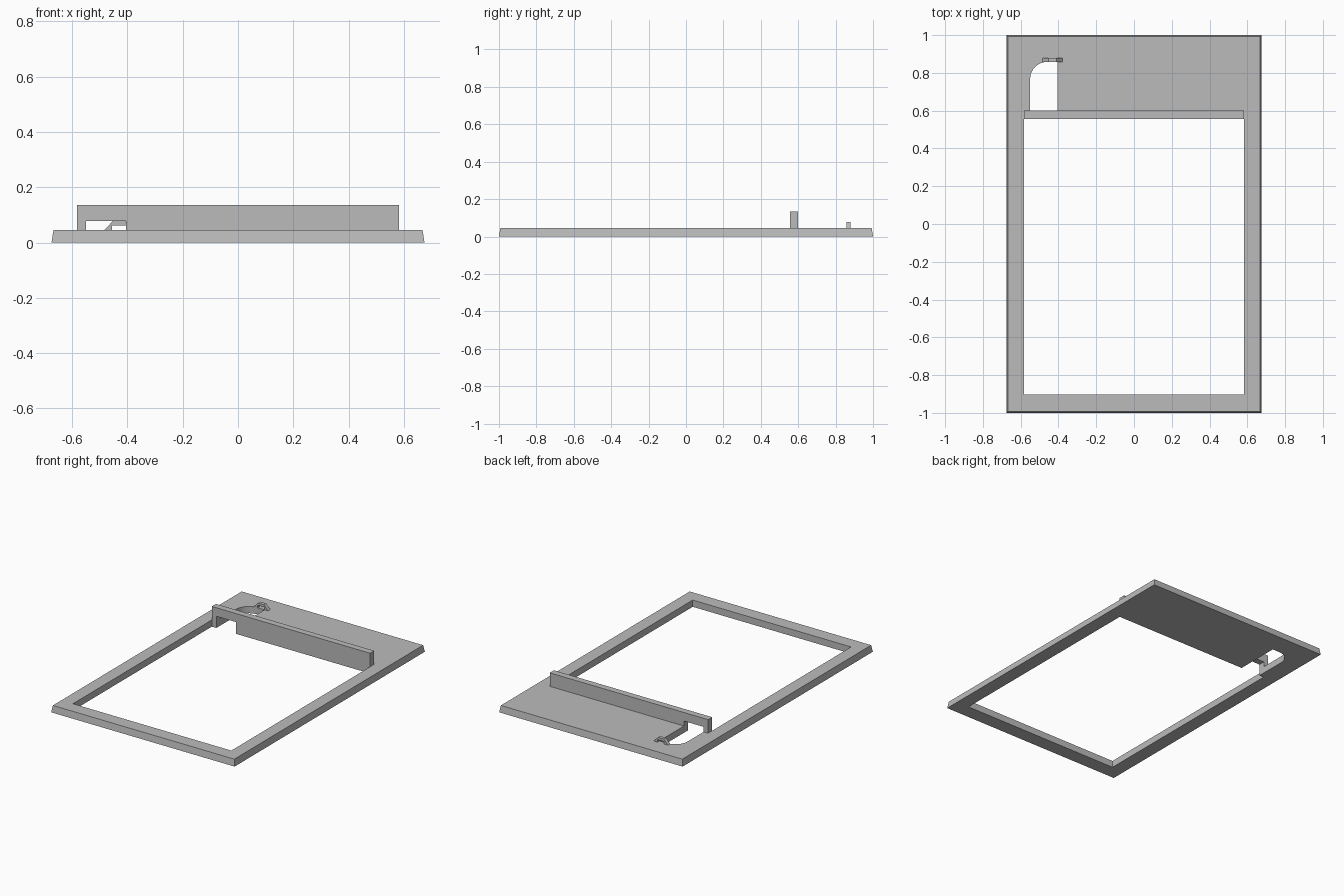
import bpy, bmesh
from math import sin, cos, pi

cube = bpy.data.objects.get("Cube")
if cube:
    bpy.data.objects.remove(cube, do_unlink=True)

grey = bpy.data.materials.new("plain grey")
grey.use_nodes = True
colour = (0.5, 0.5, 0.5, 1)
grey.diffuse_color = colour
grey.node_tree.nodes["Principled BSDF"].inputs["Base Color"].default_value = colour


def finish(name, bm):
    bmesh.ops.recalc_face_normals(bm, faces=bm.faces)
    mesh = bpy.data.meshes.new(name)
    bm.to_mesh(mesh)
    bm.free()
    mesh.materials.append(grey)
    obj = bpy.data.objects.new(name, mesh)
    bpy.context.collection.objects.link(obj)
    return obj


def ring(bm, points):
    verts = [bm.verts.new(p) for p in points]
    edges = [bm.edges.new((a, b)) for a, b in zip(verts, verts[1:] + verts[:1])]
    return verts, edges


def skin(bm, low, high):
    n = len(low)
    for i in range(n):
        j = (i + 1) % n
        bm.faces.new((low[i], low[j], high[j], high[i]))


def upright_prism(name, profile, y0, y1):
    """Extrude an x-z outline along y."""
    bm = bmesh.new()
    front, _ = ring(bm, [(x, y0, z) for x, z in profile])
    back, _ = ring(bm, [(x, y1, z) for x, z in profile])
    skin(bm, front, back)
    bm.faces.new(front)
    bm.faces.new(back)
    return finish(name, bm)


# Main dimensions
HALF_X, HALF_Y, THICK, TAPER = 0.675, 1.0, 0.045, 0.007
OPEN_X, OPEN_FRONT, WALL_FRONT, WALL_BACK = 0.583, -0.903, 0.557, 0.6
SLOT_L, SLOT_R, SLOT_END, RADIUS = -0.55, -0.405, 0.858, 0.09
WALL_TOP, ARCH_TOP = 0.135, 0.078


def rectangle(inset, z):
    x, y = HALF_X - inset, HALF_Y - inset
    return [(-x, -y, z), (x, -y, z), (x, y, z), (-x, y, z)]


# Frame plate: large opening joined to a slot with one rounded corner
opening = [(-OPEN_X, OPEN_FRONT), (OPEN_X, OPEN_FRONT), (OPEN_X, WALL_FRONT),
           (SLOT_R, WALL_FRONT), (SLOT_R, SLOT_END)]
for i in range(9):
    a = pi / 2 + i * pi / 16
    opening.append((SLOT_L + RADIUS + RADIUS * cos(a),
                    SLOT_END - RADIUS + RADIUS * sin(a)))
opening += [(SLOT_L, WALL_FRONT), (-OPEN_X, WALL_FRONT)]

bm = bmesh.new()
layers = []
for z, inset in ((0, 0), (THICK, TAPER)):
    outer, outer_edges = ring(bm, rectangle(inset, z))
    inner, inner_edges = ring(bm, [(x, y, z) for x, y in opening])
    bmesh.ops.triangle_fill(bm, use_beauty=True, edges=outer_edges + inner_edges,
                            normal=(0, 0, 1))
    layers.append((outer, inner))
skin(bm, layers[0][0], layers[1][0])
skin(bm, layers[0][1], layers[1][1])
bmesh.ops.dissolve_limit(bm, angle_limit=0.01, verts=bm.verts, edges=bm.edges)
finish("frame_plate", bm)

# Cross wall with a notch bridging the slot
upright_prism("cross_wall", [
    (-OPEN_X, THICK), (-OPEN_X, WALL_TOP), (OPEN_X, WALL_TOP), (OPEN_X, THICK),
    (SLOT_R, THICK), (SLOT_R, ARCH_TOP), (SLOT_L, ARCH_TOP), (SLOT_L, THICK),
], WALL_FRONT, WALL_BACK)

# Small arched cable loop at the end of the slot
MID = -0.431
half_loop = [(0.053, THICK), (0.022, ARCH_TOP)]
half_gap = [(0.025, 0.062), (0.025, THICK)]
loop = [(MID - x, z) for x, z in half_loop]
loop += [(MID + x, z) for x, z in reversed(half_loop)]
loop += [(MID + x, z) for x, z in reversed(half_gap)]
loop += [(MID - x, z) for x, z in half_gap]
upright_prism("cable_loop", loop, 0.857, 0.88)
